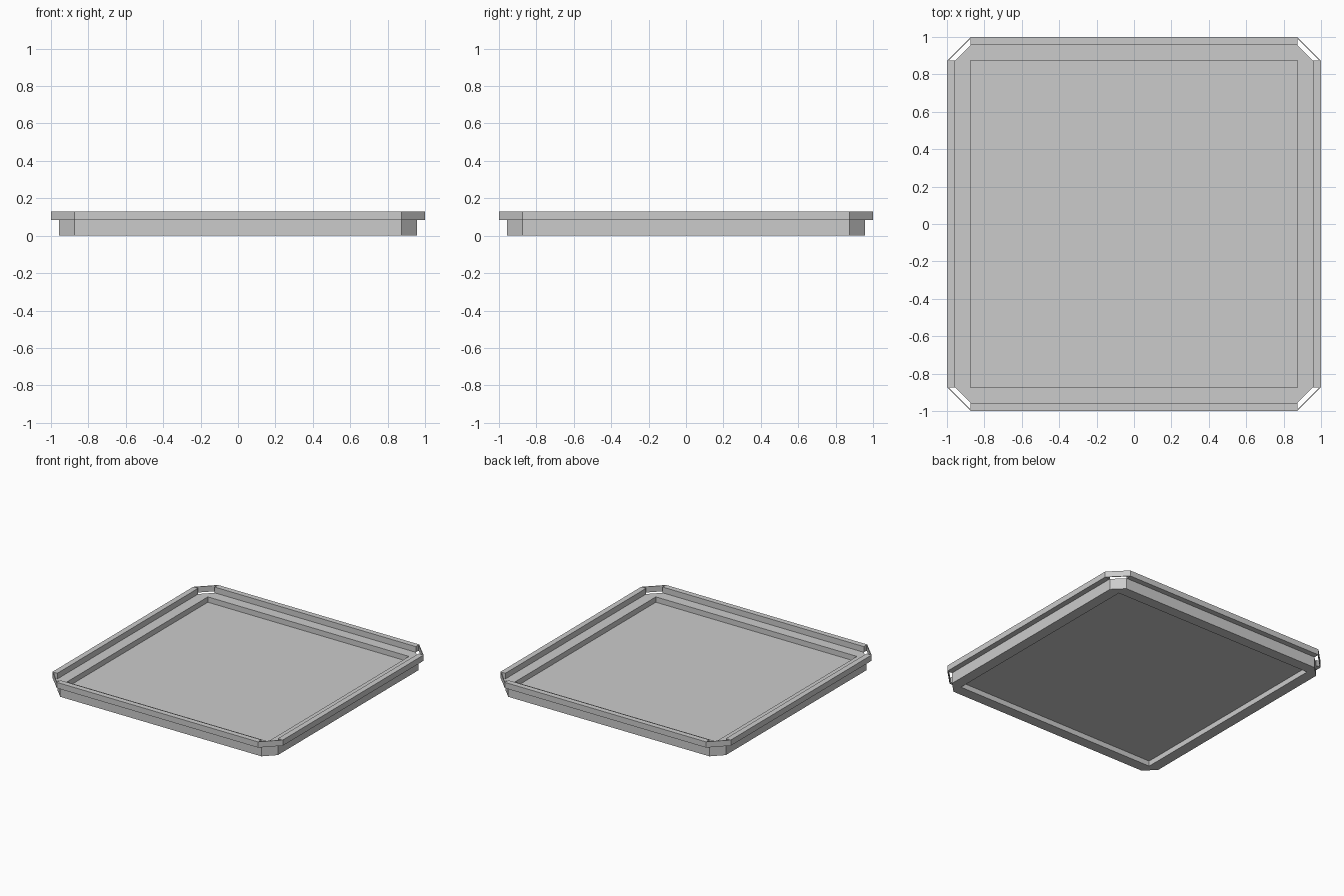
import bpy, bmesh

if "Cube" in bpy.data.objects:
    bpy.data.objects.remove(bpy.data.objects["Cube"])

IN, BODY, OUT = 0.873, 0.957, 1.0      # inner square, lower body, rim extents
LEDGE, TOP, FLOOR = 0.085, 0.13, 0.042


def octagon(r, c):
    return [(c, -r), (r, -c), (r, c), (c, r), (-c, r), (-r, c), (-r, -c), (-c, -r)]


def finish(name, bm):
    bmesh.ops.recalc_face_normals(bm, faces=bm.faces)
    me = bpy.data.meshes.new(name)
    bm.to_mesh(me)
    bm.free()
    ob = bpy.data.objects.new(name, me)
    bpy.context.collection.objects.link(ob)
    return ob


def prism(name, pts, z0, z1):
    bm = bmesh.new()
    face = bm.faces.new([bm.verts.new((x, y, z0)) for x, y in pts])
    ext = bmesh.ops.extrude_face_region(bm, geom=[face], use_keep_orig=True)
    verts = [g for g in ext["geom"] if isinstance(g, bmesh.types.BMVert)]
    bmesh.ops.translate(bm, verts=verts, vec=(0, 0, z1 - z0))
    return finish(name, bm)


# lower frame: chamfered outside, square opening
bm = bmesh.new()
rings = []
for pts in (octagon(BODY, IN), octagon(IN, IN)):
    rings.append([[bm.verts.new((x, y, z)) for x, y in pts] for z in (0, LEDGE)])
outer, inner = rings
for i in range(8):
    j = (i + 1) % 8
    bm.faces.new((outer[0][i], outer[0][j], outer[1][j], outer[1][i]))
    bm.faces.new((inner[0][j], inner[0][i], inner[1][i], inner[1][j]))
    bm.faces.new((outer[1][i], outer[1][j], inner[1][j], inner[1][i]))
    bm.faces.new((outer[0][j], outer[0][i], inner[0][i], inner[0][j]))
bmesh.ops.remove_doubles(bm, verts=bm.verts, dist=0.0001)
finish("lower_frame", bm)

# thin floor panel set inside the frame
prism("floor_panel", [(-IN, -IN), (IN, -IN), (IN, IN), (-IN, IN)], FLOOR - 0.001, FLOOR + 0.001)

# four rim bars along the sides and four thin corner strips
T = 0.008
for k, side in enumerate(("front", "right", "back", "left")):
    def turn(pts, k=k):
        for _ in range(k):
            pts = [(-y, x) for x, y in pts]
        return pts
    prism(side + "_rim_bar",
          turn([(-IN, -OUT), (IN, -OUT), (IN, -BODY), (-IN, -BODY)]), LEDGE, TOP)
    prism(side + "_corner_strip",
          turn([(IN, -OUT), (OUT, -IN), (OUT - T, -IN), (IN, -OUT + T)]), LEDGE, TOP)
